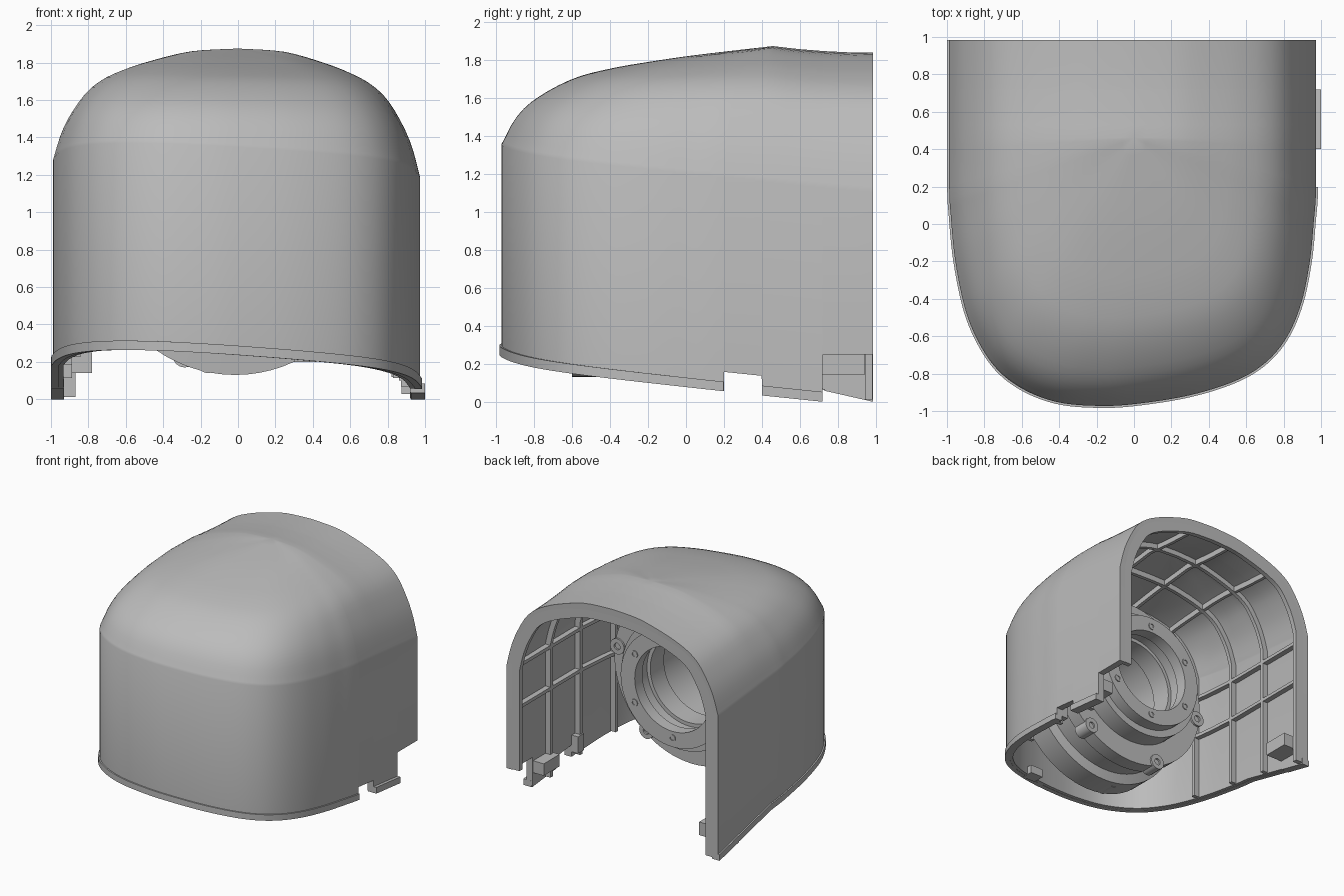
import bpy, bmesh, math
from mathutils import Vector

cube = bpy.data.objects.get("Cube")
if cube:
    bpy.data.objects.remove(cube, do_unlink=True)

grey = bpy.data.materials.new("moulded grey")
grey.use_nodes = True
grey.diffuse_color = (0.5, 0.5, 0.5, 1)
grey.node_tree.nodes["Principled BSDF"].inputs["Base Color"].default_value = (0.5, 0.5, 0.5, 1)

CREST, BACK = 0.46, 0.985
LEFT, RIGHT = .974, -.988


def finish(name, bm, thickness=0, recalc=True):
    if recalc:
        bmesh.ops.recalc_face_normals(bm, faces=bm.faces)
    mesh = bpy.data.meshes.new(name)
    bm.to_mesh(mesh)
    bm.free()
    ob = bpy.data.objects.new(name, mesh)
    bpy.context.collection.objects.link(ob)
    mesh.materials.append(grey)
    bpy.ops.object.select_all(action='DESELECT')
    ob.select_set(True)
    bpy.context.view_layer.objects.active = ob
    if thickness:
        mod = ob.modifiers.new("wall", 'SOLIDIFY')
        mod.thickness, mod.offset = thickness, -1
        bpy.ops.object.modifier_apply(modifier=mod.name)
    bpy.ops.object.shade_smooth_by_angle(angle=math.radians(32))


def skin(bm, rows, closed=False):
    """Quads between successive rows of points."""
    vs = [[bm.verts.new(p) for p in r] for r in rows]
    n = len(vs[0])
    for a, b in zip(vs, vs[1:]):
        for i in range(n if closed else n - 1):
            j = (i + 1) % n
            bm.faces.new((a[i], a[j], b[j], b[i]))
    return vs


# Plan outline, from the back left side round the nose to the back right side
ctrl = [(LEFT, .6), (LEFT, .2), (.96, 0), (.94, -.2), (.895, -.42), (.82, -.6), (.71, -.735),
        (.55, -.835), (.3, -.915), (0, -.963), (-.2, -.972), (-.4, -.954), (-.57, -.895),
        (-.712, -.797), (-.815, -.66), (-.898, -.47), (-.955, -.2), (-.98, .05), (RIGHT, .2), (RIGHT, .6)]
ctrl = [Vector(p) for p in ctrl]
curve = []
for a, b, c, d in zip(ctrl, ctrl[1:], ctrl[2:], ctrl[3:]):
    for k in range(6):
        t = k / 6
        curve.append(0.5 * (2 * b + (c - a) * t + (2 * a - 5 * b + 4 * c - d) * t * t
                            + (3 * b - a - 3 * c + d) * t ** 3))
stations = [BACK, .85, .721, .719, .6, .53, CREST, .401, .399, .3, .201, .199]
outline = ([Vector((LEFT, y)) for y in stations] + [p for p in curve if p.y < .19]
           + [Vector((RIGHT, y)) for y in reversed(stations)])
centre = Vector((0, CREST))

# Dome profiles: fraction out from the crest, fraction of the dome height
SIDE = [(0, 1), (.2, .985), (.31, .96), (.51, .875), (.615, .816), (.72, .738), (.82, .61),
        (.92, .365), (.965, .195), (1, 0)]
NOSE = [(0, 1), (.18, .942), (.32, .894), (.46, .836), (.6, .768), (.74, .662), (.88, .45), (.95, .257), (1, 0)]


def profile_height(table, s):
    """Smooth interpolation through a profile table."""
    slopes = []
    for i in range(len(table)):
        a, b = table[max(i - 1, 0)], table[min(i + 1, len(table) - 1)]
        slopes.append((b[1] - a[1]) / (b[0] - a[0]))
    for i, ((s0, h0), (s1, h1)) in enumerate(zip(table, table[1:])):
        if s <= s1:
            w = s1 - s0
            t = (s - s0) / w
            return ((2 * t ** 3 - 3 * t * t + 1) * h0 + (3 * t * t - 2 * t ** 3) * h1
                    + w * ((t ** 3 - 2 * t * t + t) * slopes[i] + (t ** 3 - t * t) * slopes[i + 1]))
    return 0


def bottom(x, y):
    z = .137 - .06 * x - .105 * y
    if x > 0:
        if y > .72:
            return .25
        return z + (.1 if .2 < y < .4 else 0)
    return z - max(0, y - .3) * .13


def crease(p):
    return 1.252 - .05 * p.x - .1 * p.y


def dome(edge, s):
    """Roof height at fraction s of the way from the crest to an outline point."""
    d = edge - centre
    w = 1 - (d.x ** 2 / d.length_squared) ** 1.5 if d.y < 0 else 0
    top = 1.875 if d.y <= 0 else 1.84 + .035 * ((BACK - edge.y) / (BACK - CREST)) ** 2
    h = w * profile_height(NOSE, s) + (1 - w) * profile_height(SIDE, s)
    return crease(edge) + (top - crease(edge)) * h


def side_x(sign, y):
    for p, q in zip(outline, outline[1:]):
        if p.x * sign > 0 and q.x * sign > 0 and min(p.y, q.y) <= y <= max(p.y, q.y) and p.y != q.y:
            return p.x + (q.x - p.x) * (y - p.y) / (q.y - p.y)


def roof(x, y):
    if y >= CREST:
        e = Vector((side_x(1 if x >= 0 else -1, y), y))
        return dome(e, min(1, x / e.x))
    d = Vector((x, y)) - centre
    for p, q in zip(outline, outline[1:]):
        a, b = d.cross(p - centre), d.cross(q - centre)
        if a * b <= 0 and a != b and d.dot(p - centre) > 0:
            e = p + (q - p) * (a / (a - b))
            return dome(e, min(1, d.length / (e - centre).length))


def outward(bm, reference):
    bm.normal_update()
    score = sum((f.calc_center_median() - reference).dot(f.normal) * f.calc_area() for f in bm.faces)
    if score < 0:
        bmesh.ops.reverse_faces(bm, faces=bm.faces)


# Hood shell: straight walls and dome
bm = bmesh.new()
rows = [[(p.x, p.y, bottom(p.x, p.y)) for p in outline]]
STEPS = 24
for k in range(STEPS + 1):
    s = 1 - (k / STEPS) ** 1.6
    row = []
    for p in outline:
        y = p.y if p.y >= CREST else CREST + (p.y - CREST) * s
        row.append((p.x * s, y, dome(p, s)))
    rows.append(row)
skin(bm, rows)
bmesh.ops.remove_doubles(bm, verts=bm.verts, dist=0.0004)
outward(bm, Vector((0, .3, .9)))
finish("hood_shell", bm, 0.055, recalc=False)

# Lip round the lower edge
bm = bmesh.new()
lip = [p for p in outline if p.x < 0 or p.y < .2]
rim_rows = []
for rise in (0, .05):
    row = []
    for i, p in enumerate(lip):
        t = (lip[min(i + 1, len(lip) - 1)] - lip[max(i - 1, 0)]).normalized()
        row.append((p.x - t.y * .011, p.y + t.x * .011, bottom(p.x, p.y) - .002 + rise))
    rim_rows.append(row)
skin(bm, rim_rows)
outward(bm, Vector((0, .3, .2)))
finish("bottom_lip", bm, 0.04, recalc=False)


# Stiffening ribs: flat plates following a planar path, offset inward
def rib(name, path, place, near, far, half):
    rows = []
    for i, p in enumerate(path):
        t = (path[min(i + 1, len(path) - 1)] - path[max(i - 1, 0)]).normalized()
        n = Vector((t.y, -t.x))
        a, b = p + n * near, p + n * far
        rows.append([place(a, -half), place(b, -half), place(b, half), place(a, half)])
    bm = bmesh.new()
    vs = skin(bm, rows, closed=True)
    bm.faces.new(vs[0])
    bm.faces.new(vs[-1])
    finish(name, bm)


def arch(y):
    xl, xr = side_x(-1, y), side_x(1, y)
    path = [Vector((xl, bottom(xl, y) + .004)), Vector((xl, 0.8))]
    for k in range(41):
        x = (xl + xr) / 2 - (xr - xl) / 2 * math.cos(math.pi * k / 40)
        path.append(Vector((x, roof(x, y))))
    return path + [Vector((xr, 0.8)), Vector((xr, bottom(xr, y) + .004))]


rib("back_rim", arch(.964), lambda p, o: (p.x, .964 + o, p.y), .004, .12, .02)
for y in (.53, .14, -.27):
    rib("arch_rib", arch(y), lambda p, o, y=y: (p.x, y + o, p.y), .03, .1, .016)
for z in (.77, 1.12):
    rib("wall_rib", outline, lambda p, o, z=z: (p.x, p.y - .02, z + o), .035, .1, .014)
for x in (-.6, -.2, .2, .6):
    path = [Vector((y / 20, roof(x, y / 20))) for y in range(-9, 20)]
    rib("roof_rib", path, lambda p, o, x=x: (x + o, p.x, p.y), .03, .1, .014)


# Turned parts along the y axis
def lathe(name, cx, cz, profile, sides):
    bm = bmesh.new()
    ring = [[(cx + r * math.cos(a), y, cz + r * math.sin(a)) for y, r in profile]
            for a in (2 * math.pi * i / sides for i in range(sides + 1))]
    skin(bm, ring, closed=True)
    bmesh.ops.remove_doubles(bm, verts=bm.verts, dist=0.00005)
    finish(name, bm)


CX, CZ = -.015, .87
lathe("bearing_housing", CX, CZ, [
    (-.84, .46), (-.62, .56), (-.6, .74), (-.4, .74), (-.38, .66), (-.2, .66), (-.18, .72),
    (-.06, .72), (-.06, .54), (.1, .54), (.1, .48), (.2, .48), (.2, .35), (.1, .35),
    (.1, .39), (-.02, .39), (-.02, .36), (-.2, .36), (-.2, .41), (-.84, .41)], 72)


# Hollow collars for the bolts of both flanges
def collars(name, radius, front, back, size, bore, start):
    for i in range(6):
        a = math.radians(start + 60 * i)
        lathe(name, CX + radius * math.cos(a), CZ + radius * math.sin(a),
              [(front, size), (back, size), (back, bore), (front, bore)], 16)


collars("screw_collar", .405, .19, .207, .03, .018, 30)
collars("flange_lug", .69, -.18, -.045, .065, .028, 7)
lathe("housing_ear", -.16, .2, [(-.6, .06), (-.46, .06), (-.46, .026), (-.6, .026)], 24)


# Mounting blocks on the lower walls, optionally dropping towards the back
def block(name, x0, x1, y0, y1, z0, z1, drop=0):
    bm = bmesh.new()
    corners = ((x0, z0), (x1, z0), (x1, z1), (x0, z1))
    skin(bm, [[(x, y0, z) for x, z in corners], [(x, y1, z - drop) for x, z in corners]], closed=True)
    bmesh.ops.holes_fill(bm, edges=bm.edges)
    finish(name, bm)


block("right_mount_block", -.96, -.78, .72, .94, .14, .25)
block("left_mount_block", .82, .94, .5, .71, .12, .22)
block("left_foot", .925, 1.0, .401, .72, .033, .085, .033)
block("right_foot", -1.0, -.93, .73, BACK, .058, .11, .058)
block("left_stop", .86, .94, .12, .2, .1, .24)
block("front_stop", .3, .42, -.88, -.78, .2, .27)
